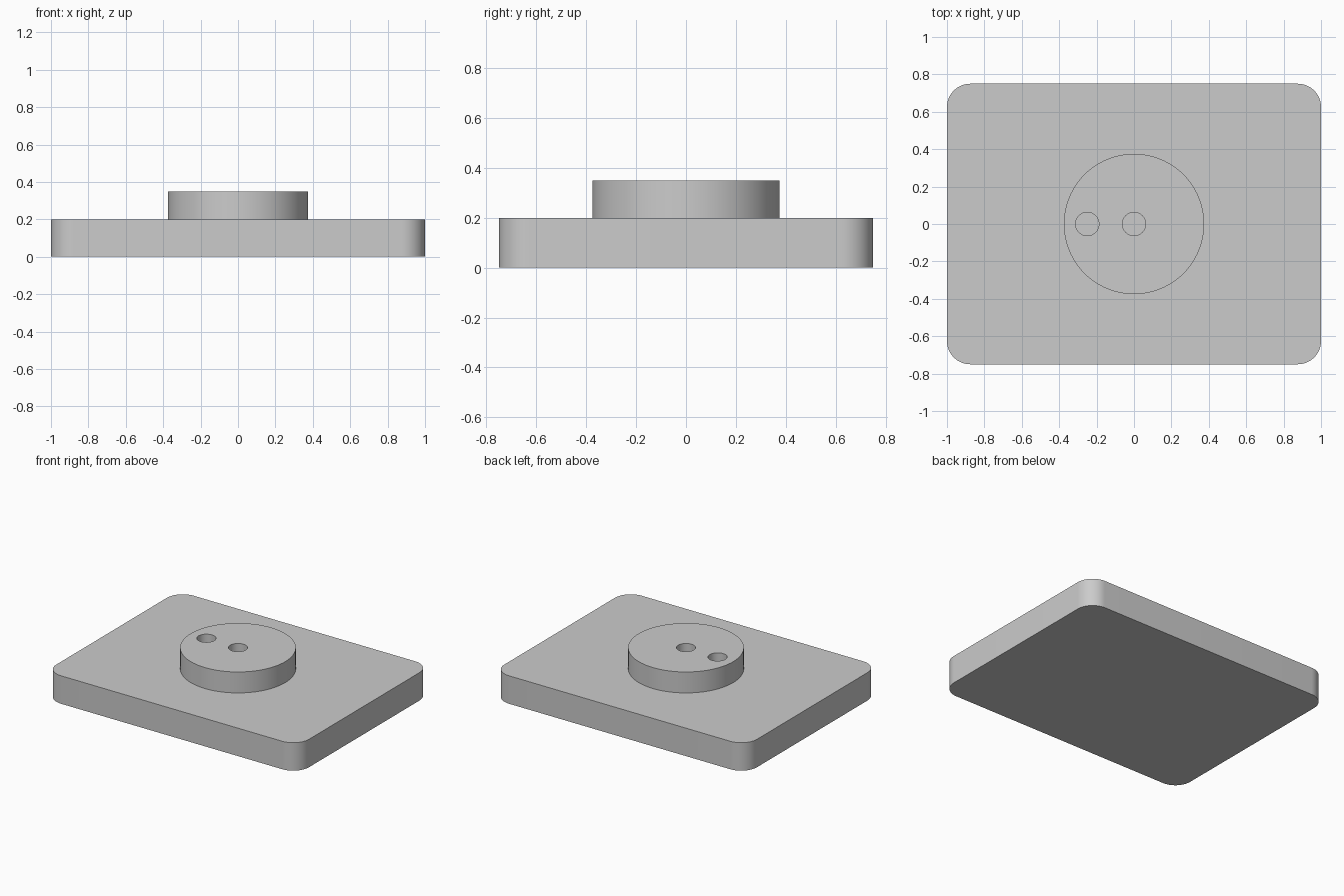
import bpy
import bmesh

cube = bpy.data.objects.get("Cube")
if cube:
    bpy.data.objects.remove(cube, do_unlink=True)

PLATE_X, PLATE_Y, PLATE_H, CORNER_R = 2.0, 1.5, 0.2, 0.125
BOSS_R, BOSS_TOP = 0.375, 0.35
HOLE_R, HOLE_XS = 0.0625, (0.0, -0.25)

# Plain grey finish
grey = bpy.data.materials.new("light_grey")
grey.use_nodes = True
colour = (0.6, 0.6, 0.6, 1.0)
grey.diffuse_color = colour
grey.node_tree.nodes["Principled BSDF"].inputs["Base Color"].default_value = colour


def add_cylinder(name, radius, bottom, top, x=0.0, sides=96):
    bpy.ops.mesh.primitive_cylinder_add(
        vertices=sides, radius=radius, depth=top - bottom,
        location=(x, 0, (bottom + top) / 2))
    obj = bpy.context.object
    obj.name = name
    obj.data.materials.append(grey)
    return obj


def smooth(obj):
    bpy.ops.object.select_all(action="DESELECT")
    obj.select_set(True)
    bpy.context.view_layer.objects.active = obj
    bpy.ops.object.shade_smooth_by_angle()


# Base plate with rounded vertical corners
mesh = bpy.data.meshes.new("base_plate")
bm = bmesh.new()
bmesh.ops.create_cube(bm, size=1.0)
bmesh.ops.scale(bm, vec=(PLATE_X, PLATE_Y, PLATE_H), verts=bm.verts)
bmesh.ops.translate(bm, vec=(0, 0, PLATE_H / 2), verts=bm.verts)
uprights = [e for e in bm.edges
            if abs(e.verts[0].co.z - e.verts[1].co.z) > PLATE_H / 2]
bmesh.ops.bevel(bm, geom=uprights, offset=CORNER_R, segments=16,
                profile=0.5, affect="EDGES")
bm.to_mesh(mesh)
bm.free()
plate = bpy.data.objects.new("base_plate", mesh)
bpy.context.collection.objects.link(plate)
mesh.materials.append(grey)

# Round boss on the plate, bored by a centre hole and an offset hole
boss = add_cylinder("round_boss", BOSS_R, PLATE_H, BOSS_TOP)
for x in HOLE_XS:
    cutter = add_cylinder("hole_cutter", HOLE_R, PLATE_H - 0.1,
                          BOSS_TOP + 0.1, x, sides=48)
    cutter.hide_render = True
    cut = boss.modifiers.new("hole", "BOOLEAN")
    cut.operation = "DIFFERENCE"
    cut.solver = "EXACT"
    cut.object = cutter
    bpy.context.view_layer.objects.active = boss
    bpy.ops.object.modifier_apply(modifier=cut.name)
    bpy.data.objects.remove(cutter, do_unlink=True)

for part in (plate, boss):
    smooth(part)
